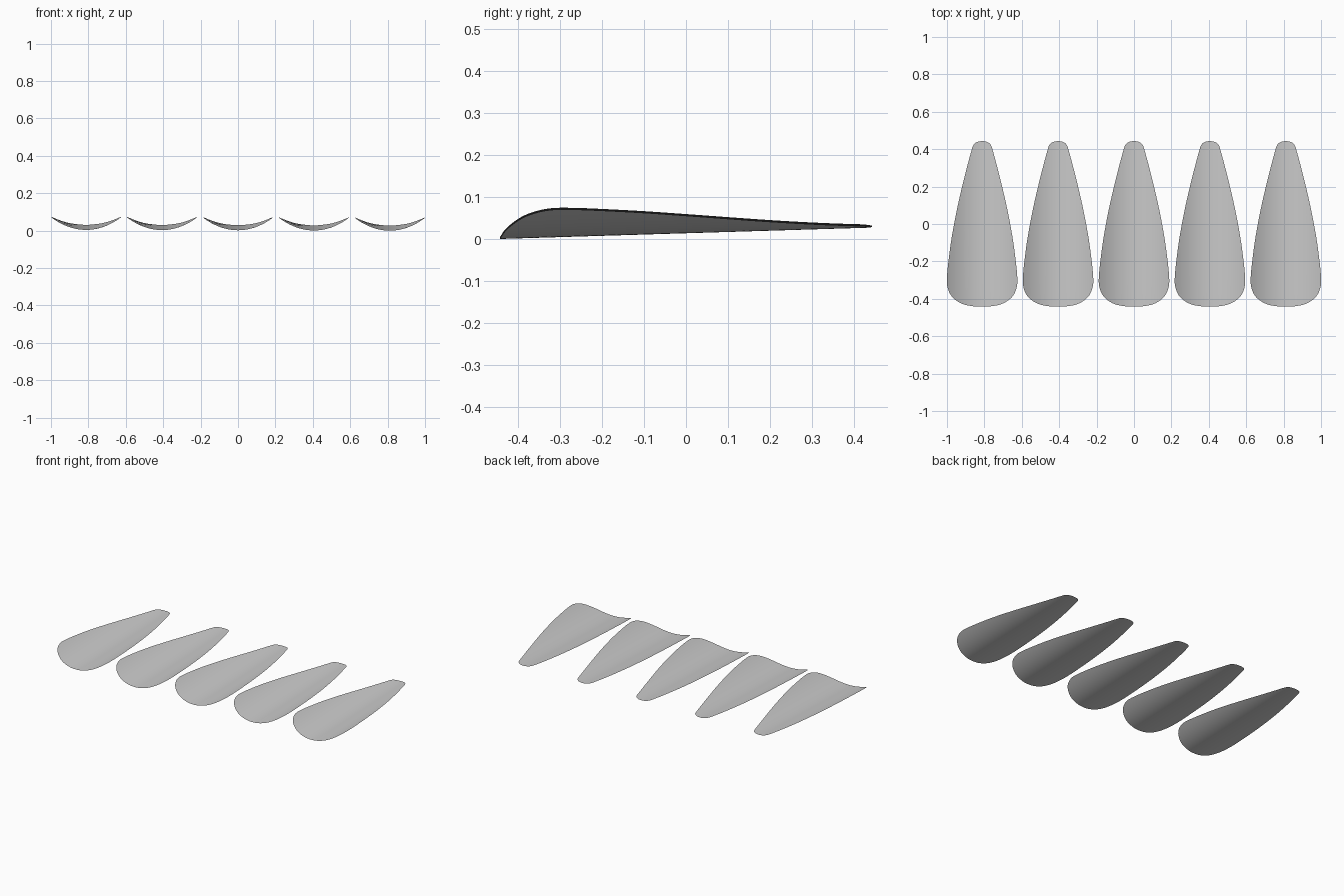
import bpy, bmesh
from mathutils import Vector

if "Cube" in bpy.data.objects:
    bpy.data.objects.remove(bpy.data.objects["Cube"])

# Petal outline: (y, half width) from blunt front to narrow tip
OUTLINE = [(-0.438, 0.06), (-0.431, 0.095), (-0.415, 0.130), (-0.39, 0.160), (-0.36, 0.178),
           (-0.32, 0.188), (-0.27, 0.187), (-0.2, 0.180), (-0.1, 0.167), (0.0, 0.150),
           (0.1, 0.130), (0.2, 0.107), (0.3, 0.082), (0.4, 0.055), (0.42, 0.048),
           (0.433, 0.037), (0.44, 0.022), (0.443, 0.006)]


def smooth_path(pts, steps):
    p = [Vector(q) for q in pts]
    p = [2 * p[0] - p[1]] + p + [2 * p[-1] - p[-2]]
    out = []
    for i in range(1, len(p) - 2):
        a, b, c, d = p[i - 1:i + 3]
        # tangents limited by segment length so uneven spacing does not overshoot
        L = (c - b).length
        m0 = (c - a).normalized() * L
        m1 = (d - b).normalized() * L
        for k in range(steps):
            t = k / steps
            out.append(b * (2*t**3 - 3*t**2 + 1) + m0 * (t**3 - 2*t**2 + t)
                       + c * (3*t**2 - 2*t**3) + m1 * (t**3 - t**2))
    return out + [p[-2]]


def petal(name, cx, z0, n=24):
    bm = bmesh.new()
    rows = []
    for y, w in smooth_path([(-0.442, 0.002), (-0.4415, 0.03)] + OUTLINE, 4):
        base = z0 + 0.027 * (y + 0.442) / 0.885
        row = []
        for i in range(n + 1):
            x = w * (2 * i / n - 1)
            row.append(bm.verts.new((cx + x, y, base + 1.85 * x * x)))
        rows.append(row)
    for r, s in zip(rows, rows[1:]):
        for i in range(n):
            bm.faces.new((r[i], r[i + 1], s[i + 1], s[i]))
    me = bpy.data.meshes.new(name)
    bm.to_mesh(me)
    bm.free()
    for f in me.polygons:
        f.use_smooth = True
    ob = bpy.data.objects.new(name, me)
    bpy.context.collection.objects.link(ob)


# Row of five cupped petals, each a thin curved sheet
for i in range(5):
    petal(f"petal_{i + 1}", (i - 2) * 0.406, 0.004 - 0.001 * i)
